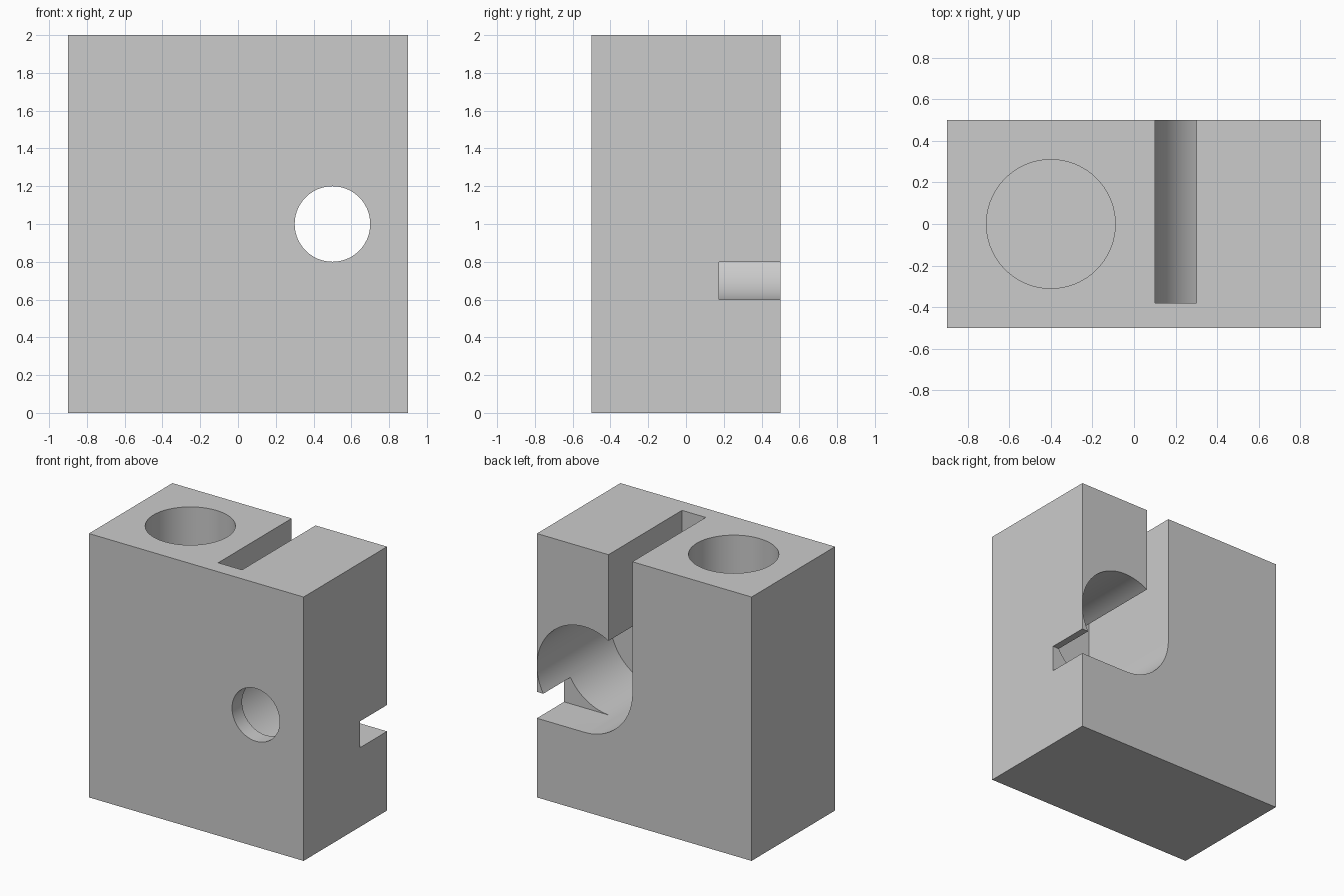
import bpy, bmesh
from math import sin, cos, radians
from mathutils import Vector

if "Cube" in bpy.data.objects:
    bpy.data.objects.remove(bpy.data.objects["Cube"], do_unlink=True)

grey = bpy.data.materials.new("plain grey")
grey.use_nodes = True
grey.diffuse_color = (0.6, 0.6, 0.6, 1)
grey.node_tree.nodes["Principled BSDF"].inputs["Base Color"].default_value = (0.6, 0.6, 0.6, 1)


def arc(cx, cy, r, start, end, steps):
    """Points of an arc, both ends included."""
    angles = [radians(start + (end - start) * i / steps) for i in range(steps + 1)]
    return [(cx + r * cos(a), cy + r * sin(a)) for a in angles]


def prism(name, profile, axis, low, high):
    """Solid made by extruding a profile along y (x, z points) or z (x, y points)."""
    place = (lambda p, t: (p[0], t, p[1])) if axis == "y" else (lambda p, t: (p[0], p[1], t))
    bm = bmesh.new()
    face = bm.faces.new([bm.verts.new(place(p, low)) for p in profile])
    grown = bmesh.ops.extrude_face_region(bm, geom=[face])["geom"]
    shift = Vector(place((0, 0), high - low))
    bmesh.ops.translate(bm, verts=[v for v in grown if isinstance(v, bmesh.types.BMVert)], vec=shift)
    bmesh.ops.recalc_face_normals(bm, faces=bm.faces)
    mesh = bpy.data.meshes.new(name)
    bm.to_mesh(mesh)
    bm.free()
    mesh.materials.append(grey)
    obj = bpy.data.objects.new(name, mesh)
    bpy.context.collection.objects.link(obj)
    return obj


def rect(x0, x1, y0, y1):
    return [(x0, y0), (x1, y0), (x1, y1), (x0, y1)]


# Main block
block = prism("block", rect(-0.9, 0.9, -0.5, 0.5), "z", 0, 2)

# Round bore opening at the back, joined to a slot through the top
keyhole = arc(0.5, 1, 0.4, 180, 480, 80) + [(0.3, 2.2), (0.1, 2.2)]

cutters = [
    prism("bore_and_slot_cutter", keyhole, "y", -0.38, 0.7),
    # Side notch reaching the bore
    prism("side_notch_cutter", rect(0.5, 1.1, 0.6, 0.8), "y", 0.175, 0.7),
    # Small hole through the front wall
    prism("front_hole_cutter", arc(0.5, 1, 0.2, 0, 354, 59), "y", -0.7, 0),
    # Blind socket in the top
    prism("top_socket_cutter", arc(-0.4, 0, 0.31, 0, 355, 71), "z", 1, 2.2),
]

bpy.context.view_layer.objects.active = block
for cutter in cutters:
    cut = block.modifiers.new(cutter.name, "BOOLEAN")
    cut.operation = "DIFFERENCE"
    cut.solver = "EXACT"
    cut.object = cutter
    bpy.ops.object.modifier_apply(modifier=cut.name)
    bpy.data.objects.remove(cutter, do_unlink=True)

bpy.ops.object.select_all(action="DESELECT")
block.select_set(True)
bpy.ops.object.shade_smooth_by_angle(angle=radians(30))
